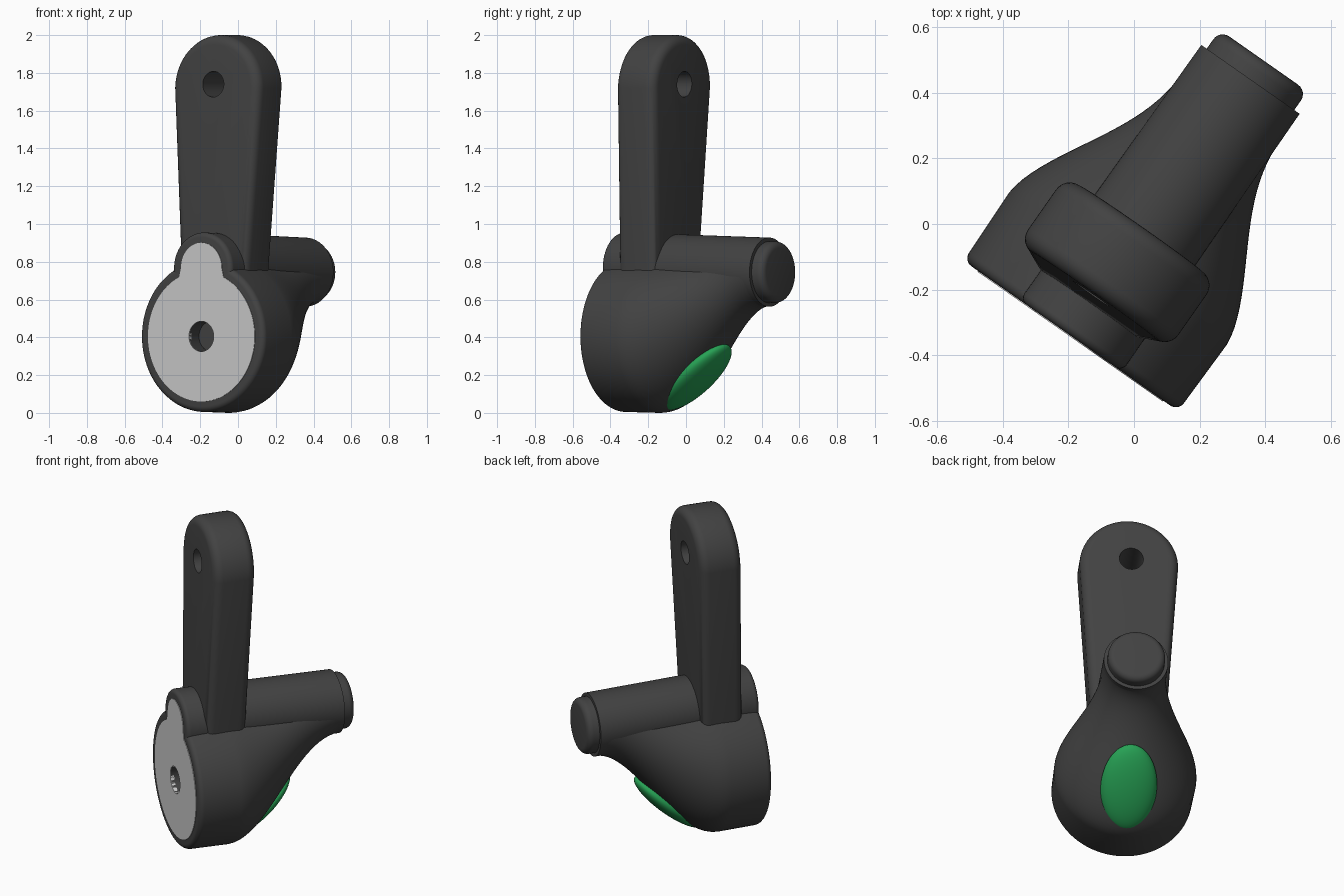
import bpy, bmesh, math
from math import sin, cos, pi, radians
from mathutils import Matrix, Vector

if "Cube" in bpy.data.objects:
    bpy.data.objects.remove(bpy.data.objects["Cube"])

CX = 0.038                                   # shared centre line of all parts
TURN = Matrix.Rotation(radians(-35), 4, 'Z')  # whole model is turned about z


def material(name, rgb):
    m = bpy.data.materials.new(name)
    m.diffuse_color = (*rgb, 1)
    m.use_nodes = True
    m.node_tree.nodes["Principled BSDF"].inputs["Base Color"].default_value = m.diffuse_color
    return m


DARK = material("dark_grey", (0.055, 0.055, 0.055))
GREEN = material("green", (0.02, 0.36, 0.09))


def make(name, bm, mat=None):
    bmesh.ops.recalc_face_normals(bm, faces=bm.faces)
    me = bpy.data.meshes.new(name)
    bm.to_mesh(me)
    bm.free()
    ob = bpy.data.objects.new(name, me)
    bpy.context.collection.objects.link(ob)
    if mat:
        me.materials.append(mat)
    return ob


def loft(name, rings, mat=None, n=96):
    """Elliptical rings (y, centre z, half width, half height) joined along y."""
    bm = bmesh.new()
    loops = [[bm.verts.new((CX + w * cos(2 * pi * i / n), y, z + h * sin(2 * pi * i / n)))
              for i in range(n)] for y, z, w, h in rings]
    for a, b in zip(loops, loops[1:]):
        for i in range(n):
            j = (i + 1) % n
            bm.faces.new((a[i], a[j], b[j], b[i]))
    bm.faces.new(loops[0])
    bm.faces.new(loops[-1])
    return make(name, bm, mat)


def fillet(y, z, r, f, into):
    """Rounded rim rings from the end face at y inward along direction into."""
    out = []
    for k in range(7):
        a = pi / 2 * k / 6
        rr = r - f + f * sin(a)
        out.append((y + into * f * (1 - cos(a)), z, rr, rr))
    return out


def prism(name, pts, y0, y1, bevel=0, mat=None):
    """Outline in x/z extruded from y0 to y1, optional rounded rims."""
    bm = bmesh.new()
    f = bm.faces.new([bm.verts.new((x, y0, z)) for x, z in pts])
    new = bmesh.ops.extrude_face_region(bm, geom=[f])['geom']
    bmesh.ops.translate(bm, verts=[v for v in new if isinstance(v, bmesh.types.BMVert)],
                        vec=(0, y1 - y0, 0))
    if bevel:
        rims = [e for e in bm.edges if abs(e.verts[0].co.y - e.verts[1].co.y) < 1e-5]
        bmesh.ops.bevel(bm, geom=rims, offset=bevel, segments=6, profile=0.5, affect='EDGES')
    return make(name, bm, mat)


def drill(ob, x, z, r, y0, y1):
    pts = [(x + r * cos(2 * pi * i / 48), z + r * sin(2 * pi * i / 48)) for i in range(48)]
    cutter = prism("cutter", pts, y0, y1)
    cutter.hide_render = True
    mod = ob.modifiers.new("hole", 'BOOLEAN')
    mod.operation, mod.solver, mod.object = 'DIFFERENCE', 'EXACT', cutter
    bpy.context.view_layer.objects.active = ob
    bpy.ops.object.modifier_apply(modifier=mod.name)
    bpy.data.objects.remove(cutter)


# housing: short drum that flows back and up into the pin
ZC = 0.405
rings = fillet(-0.39, ZC, 0.40, 0.03, 1) + [(-0.14, ZC, 0.405, 0.405)]
for k in range(1, 25):
    t = k / 24
    s = t * t * (3 - 2 * t)
    low, high = 0.565 * s, 0.81 + 0.115 * s * s
    w = 0.405 - 0.223 * sin(pi / 2 * min(1, t / 0.85)) ** 1.6
    rings.append((-0.14 + 0.70 * t, (low + high) / 2, w, (high - low) / 2))
housing = loft("housing", rings, DARK)
drill(housing, CX, ZC, 0.08, -0.5, -0.30)

# pin across the top, with its end cap
pin = loft("pin", fillet(-0.39, 0.765, 0.19, 0.025, 1) + [(0.565, 0.745, 0.183, 0.183)], DARK)
cap = loft("pin_cap", [(0.5, 0.745, 0.163, 0.163)] + fillet(0.635, 0.745, 0.163, 0.035, -1)[::-1], DARK)

# keyhole-shaped face plate: big disc plus small upper lobe
R, r, lobe_z = 0.345, 0.131, 0.77
a0 = math.asin((r + 0.012) / R)
pts = [(CX + R * sin(a), ZC + R * cos(a))
       for a in [a0 + (2 * pi - 2 * a0) * i / 80 for i in range(81)]]
pts += [(CX - r * cos(a), lobe_z + r * sin(a)) for a in [pi * i / 32 for i in range(33)]]
plate = prism("face_plate", pts, -0.393, -0.37)
drill(plate, CX, ZC, 0.08, -0.5, -0.30)

# lever arm: tapered bar with round top, leaning slightly
BX, top = 0.025, 1.72
pts = [(BX - 0.205, 0.6)]
pts += [(BX - 0.28 * cos(pi * i / 40), top + 0.28 * sin(pi * i / 40)) for i in range(41)]
pts += [(BX + 0.205, 0.6)]
arm = prism("lever_arm", pts, -0.25, 0.0, 0.05, DARK)
drill(arm, BX - 0.01, 1.74, 0.068, -0.5, 0.3)
for v in arm.data.vertices:
    v.co.y -= 0.03 * (top - v.co.z) / 0.97

# green oval button on the sloping underside
bm = bmesh.new()
bmesh.ops.create_uvsphere(bm, u_segments=64, v_segments=32, radius=1)
bmesh.ops.transform(bm, verts=bm.verts, matrix=Matrix.Translation((CX, 0.095, 0.19))
                    @ Matrix.Rotation(radians(41), 4, 'X')
                    @ Matrix.Diagonal((0.16, 0.255, 0.065, 1)))
button = make("oval_button", bm, GREEN)

# turn everything and shade smooth
bpy.ops.object.select_all(action='DESELECT')
for ob in (housing, pin, cap, plate, arm, button):
    ob.data.transform(TURN)
    ob.select_set(True)
bpy.context.view_layer.objects.active = housing
bpy.ops.object.shade_smooth_by_angle(angle=radians(35))
